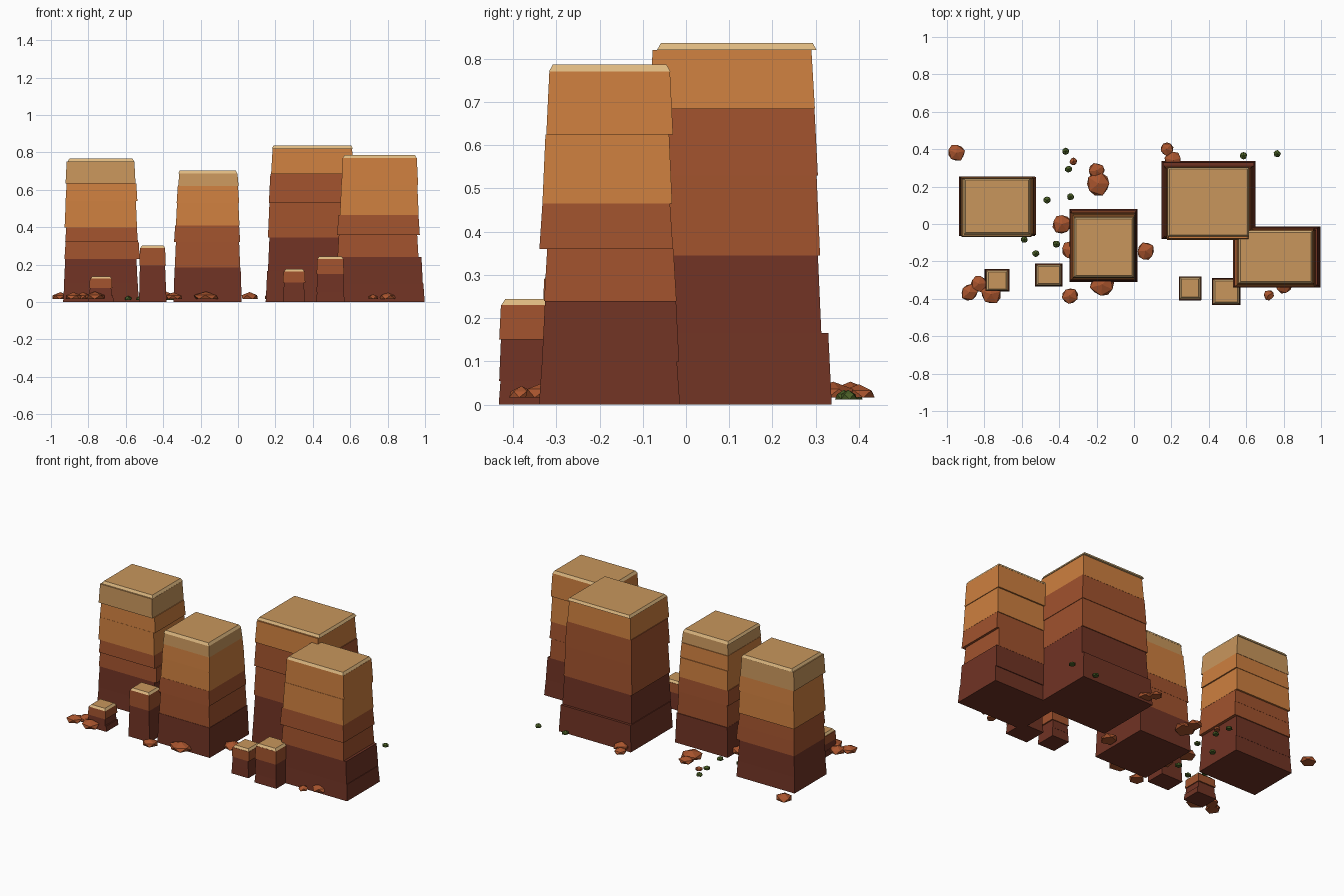
import bpy, bmesh, math, random
from mathutils import Vector

random.seed(4)


def srgb(h):
    out = []
    for i in (0, 2, 4):
        c = int(h[i:i + 2], 16) / 255
        out.append(c / 12.92 if c <= 0.04045 else ((c + 0.055) / 1.055) ** 2.4)
    return (*out, 1)


MATS = {}
for name, h in (("dark_red_rock", "703324"), ("sienna_rock", "A0522D"), ("orange_rock", "CD7F3F"),
                ("tan_rock", "C8965C"), ("pale_sand", "DDB880"), ("loose_rock", "AA552E"),
                ("shrub_green", "4A5F26")):
    MATS[name] = bpy.data.materials.new(name)
    MATS[name].diffuse_color = srgb(h)
STRATA = ["dark_red_rock", "sienna_rock", "orange_rock", "tan_rock", "pale_sand"]
D, S, O, T, P = range(5)


def finish(name, bm, mats):
    bmesh.ops.recalc_face_normals(bm, faces=bm.faces)
    me = bpy.data.meshes.new(name)
    bm.to_mesh(me)
    bm.free()
    for m in mats:
        me.materials.append(MATS[m])
    ob = bpy.data.objects.new(name, me)
    bpy.context.collection.objects.link(ob)
    return ob


def slab(bm, z0, z1, rect, inset, side, top):
    """Tapered block: rect = x0, x1, y0, y1 at the bottom, inset on every side at the top."""
    x0, x1, y0, y1 = rect
    rings = []
    for z, i in ((z0, 0), (z1, inset)):
        rings.append([bm.verts.new(p) for p in ((x0 + i, y0 + i, z), (x1 - i, y0 + i, z),
                                                (x1 - i, y1 - i, z), (x0 + i, y1 - i, z))])
    a, b = rings
    faces = [bm.faces.new(a[::-1])]
    faces += [bm.faces.new((a[k], a[(k + 1) % 4], b[(k + 1) % 4], b[k])) for k in range(4)]
    for f in faces:
        f.material_index = side
    bm.faces.new(b).material_index = top


def tower(name, layers, cap, cap_h=0.016, inset=0.006):
    """Stack of strata (top height, colour, rect) with a bevelled sand cap."""
    bm = bmesh.new()
    z = 0
    for top, colour, rect in layers:
        slab(bm, z, top, rect, inset, colour, colour)
        z = top
    slab(bm, z, z + cap_h, cap, 0.009, P, T)
    finish(name, bm, STRATA)


# Large buttes
tower("left_butte", [
    (0.10, D, (-.935, -.53, -.065, .255)),
    (0.23, D, (-.93, -.537, -.062, .25)),
    (0.32, S, (-.928, -.525, -.06, .25)),
    (0.40, S, (-.924, -.535, -.065, .245)),
    (0.54, O, (-.927, -.54, -.065, .25)),
    (0.635, O, (-.922, -.538, -.058, .247)),
    (0.752, T, (-.922, -.548, -.07, .243))],
    (-.91, -.555, -.055, .243))
tower("centre_butte", [
    (0.185, D, (-.345, .02, -.31, .08)),
    (0.32, S, (-.338, .012, -.302, .07)),
    (0.41, S, (-.342, .012, -.302, .065)),
    (0.53, O, (-.332, .008, -.295, .06)),
    (0.62, O, (-.328, .006, -.29, .05)),
    (0.687, T, (-.32, .003, -.29, .04))],
    (-.32, -.003, -.285, .035))
tower("tall_butte", [
    (0.165, D, (.148, .65, -.08, .337)),
    (0.345, D, (.16, .642, -.078, .313)),
    (0.53, S, (.16, .635, -.07, .31)),
    (0.685, S, (.165, .63, -.075, .305)),
    (0.82, O, (.177, .618, -.085, .298))],
    (.18, .615, -.067, .302), inset=0.008)
tower("right_butte", [
    (0.10, D, (.535, .998, -.34, -.014)),
    (0.24, D, (.54, .988, -.333, -.016)),
    (0.36, S, (.532, .965, -.328, -.022)),
    (0.465, S, (.53, .972, -.339, -.03)),
    (0.625, O, (.545, .966, -.332, -.032)),
    (0.77, O, (.553, .963, -.323, -.03))],
    (.56, .955, -.317, -.036), inset=0.007)

# Small pillars
tower("left_pillar", [
    (0.10, D, (-.53, -.382, -.335, -.212)),
    (0.195, D, (-.528, -.386, -.332, -.215)),
    (0.29, S, (-.528, -.386, -.332, -.215))],
    (-.522, -.39, -.328, -.218), 0.013, 0.004)
tower("tiny_pillar", [
    (0.035, D, (-.80, -.665, -.36, -.24)),
    (0.075, D, (-.795, -.675, -.358, -.245)),
    (0.125, S, (-.795, -.672, -.358, -.24))],
    (-.788, -.675, -.356, -.248), 0.013, 0.003)
tower("short_pillar", [
    (0.055, D, (.24, .358, -.408, -.28)),
    (0.105, D, (.243, .355, -.406, -.282)),
    (0.163, S, (.24, .36, -.405, -.28))],
    (.246, .355, -.4, -.285), 0.013, 0.003)
tower("front_pillar", [
    (0.055, D, (.418, .57, -.433, -.288)),
    (0.15, D, (.42, .567, -.432, -.292)),
    (0.23, S, (.42, .567, -.432, -.292))],
    (.425, .563, -.427, -.296), 0.014, 0.004)


def lump(name, x, y, r, z0, height, mat):
    """Faceted stone: pointed top, flat underside."""
    bm = bmesh.new()
    bmesh.ops.create_icosphere(bm, subdivisions=1, radius=1)
    a = random.uniform(0, math.tau)
    for v in bm.verts:
        k = random.uniform(0.9, 1.1)
        px, py = v.co.x * k, v.co.y * k
        h = (max(v.co.z, -0.2) + 0.2) / 1.2
        v.co = Vector((x + r * (px * math.cos(a) - py * math.sin(a)),
                       y + r * (px * math.sin(a) + py * math.cos(a)), z0 + h * height))
    finish(name, bm, [mat])


# Loose rocks around the feet
ROCKS = [(-.95, .38, .05), (-.2, .285, .045), (-.19, .215, .068), (-.385, 0, .058),
         (-.335, -.14, .055), (.062, -.145, .052), (-.17, -.325, .07), (-.345, -.385, .048),
         (-.88, -.365, .05), (-.83, -.32, .05), (-.765, -.375, .058), (.175, .4, .038),
         (.21, .34, .05), (.72, -.38, .03), (.80, -.325, .05), (-.325, .335, .022)]
for i, (x, y, r) in enumerate(ROCKS):
    lump(f"loose_rock_{i + 1}", x, y, r, 0.016, min(0.04, 0.012 + r * 0.5), "loose_rock")

# Small shrubs
SHRUBS = [(-.365, .39), (-.35, .293), (-.34, .145), (-.465, .128), (-.588, -.083),
          (-.525, -.158), (-.415, -.107), (.585, .365), (.765, .375)]
for i, (x, y) in enumerate(SHRUBS):
    lump(f"shrub_{i + 1}", x, y, 0.021, 0.012, 0.022, "shrub_green")
